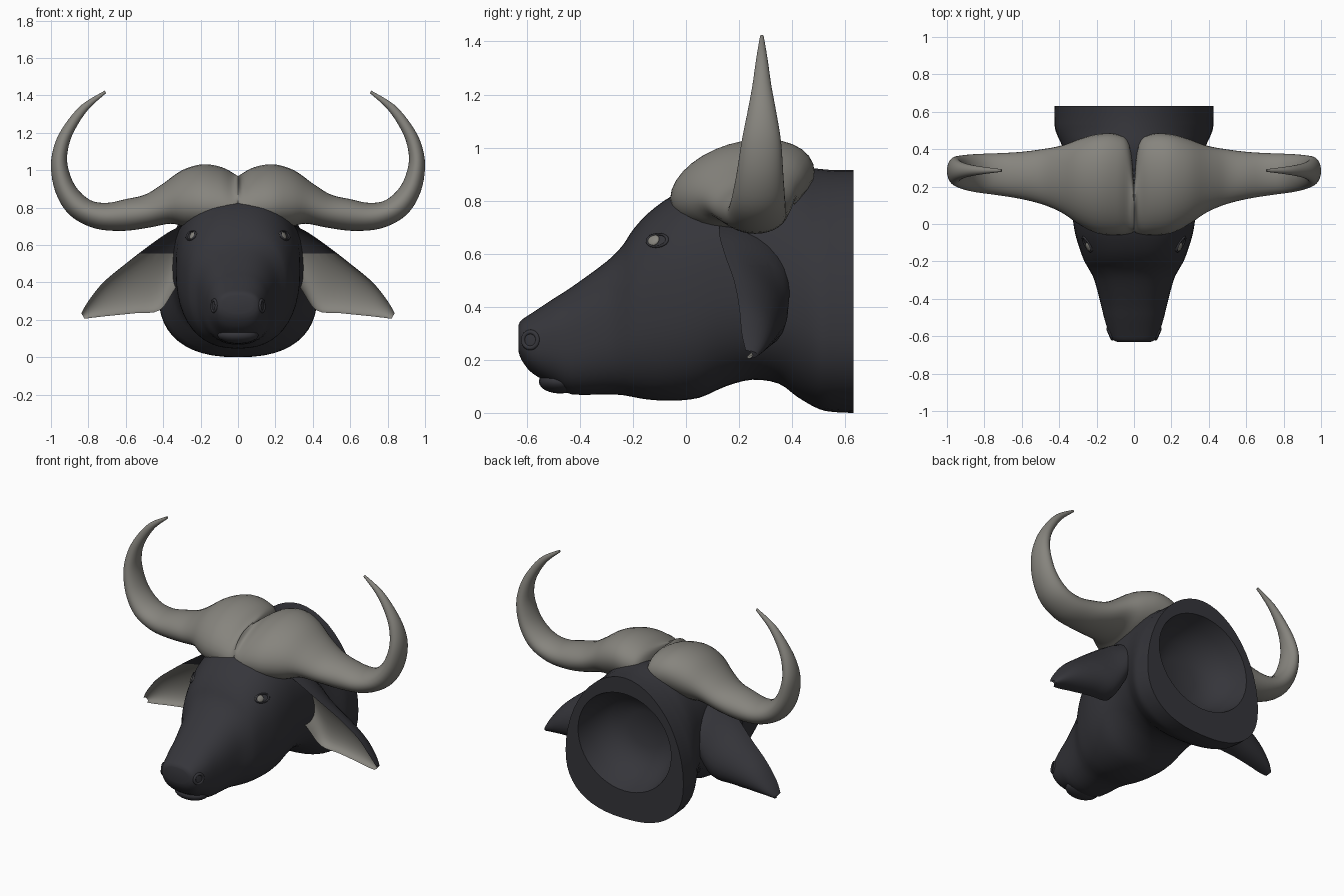
import bpy, bmesh, math
from mathutils import Vector, Matrix
from mathutils.bvhtree import BVHTree

if "Cube" in bpy.data.objects:
    bpy.data.objects.remove(bpy.data.objects["Cube"])


def material(name, rgb):
    m = bpy.data.materials.new(name)
    m.diffuse_color = (*rgb, 1)
    m.use_nodes = True
    m.node_tree.nodes["Principled BSDF"].inputs["Base Color"].default_value = m.diffuse_color
    return m


HIDE = material("dark hide", (0.036, 0.036, 0.043))
HORN = material("grey horn", (0.24, 0.232, 0.208))


def smooth_stations(st, n):
    """Catmull-Rom interpolation of station tuples, n steps per span."""
    out = []
    for i in range(len(st) - 1):
        p = [st[max(i - 1, 0)], st[i], st[i + 1], st[min(i + 2, len(st) - 1)]]
        for k in range(n):
            t = k / n
            out.append(tuple(0.5 * (2 * b + (c - a) * t + (2 * a - 5 * b + 4 * c - d) * t * t
                                    + (3 * b - a - 3 * c + d) * t ** 3) for a, b, c, d in zip(*p)))
    return out + [st[-1]]


def finish(ob, angle=40, mirror=False):
    bpy.context.view_layer.objects.active = ob
    bpy.ops.object.select_all(action='DESELECT')
    ob.select_set(True)
    bpy.ops.object.shade_smooth_by_angle(angle=math.radians(angle))
    if mirror:
        ob.modifiers.new("mirror", 'MIRROR').use_mirror_merge = False
    return ob


def loft(name, rings, mats, rule=None, mirror=False, angle=40, cap_start=True, paint_top=None):
    """Skin closed rings; faces above paint_top are cut off from the rule and use slot 0."""
    bm = bmesh.new()
    vs = [[bm.verts.new(p) for p in r] for r in rings]
    n = len(rings[0])
    for a, b in zip(vs, vs[1:]):
        for i in range(n):
            f = bm.faces.new((a[i], a[(i + 1) % n], b[(i + 1) % n], b[i]))
            if rule:
                f.material_index = rule(i)
    if cap_start:
        bm.faces.new(vs[0])
    bm.faces.new(vs[-1])
    if paint_top:
        co, no = paint_top
        bmesh.ops.bisect_plane(bm, geom=bm.verts[:] + bm.edges[:] + bm.faces[:],
                               plane_co=co, plane_no=no)
        for f in bm.faces:
            if (f.calc_center_median() - co).dot(no) > 0:
                f.material_index = 0
    bmesh.ops.recalc_face_normals(bm, faces=bm.faces)
    me = bpy.data.meshes.new(name)
    bm.to_mesh(me)
    bm.free()
    for m in mats:
        me.materials.append(m)
    ob = bpy.data.objects.new(name, me)
    bpy.context.collection.objects.link(ob)
    return finish(ob, angle, mirror)


# Head and neck: y, top z, bottom z, half width
HEAD = [(-0.632, 0.33, 0.235, 0.08), (-0.62, 0.35, 0.20, 0.112), (-0.58, 0.377, 0.15, 0.135),
        (-0.50, 0.43, 0.105, 0.16), (-0.43, 0.475, 0.07, 0.177), (-0.30, 0.57, 0.07, 0.212),
        (-0.24, 0.63, 0.067, 0.242), (-0.20, 0.69, 0.06, 0.265), (-0.14, 0.755, 0.05, 0.288),
        (-0.05, 0.82, 0.046, 0.315), (0.05, 0.86, 0.057, 0.33), (0.15, 0.88, 0.10, 0.335),
        (0.25, 0.90, 0.125, 0.345), (0.35, 0.92, 0.11, 0.36), (0.42, 0.928, 0.06, 0.385),
        (0.50, 0.92, 0.015, 0.42), (0.56, 0.915, 0.003, 0.424), (0.632, 0.915, 0.0, 0.424)]


def oval(y, top, bot, hw, hollow=False, n=48):
    """Cross-section that turns from a squarish oval (head) to an egg wide at the bottom (neck)."""
    k = 0 if hollow else min(max((y - 0.2) / 0.3, 0), 1)
    mid = (top + bot) / 2 * (1 - k) + k * (bot + 0.37 * (top - bot))
    pts = []
    for i in range(n):
        t = 2 * math.pi * i / n
        c, s = math.cos(t), math.sin(t)
        e = 2 if hollow else 2.42 - (0.5 * k if s > 0 else 0)
        h = top - mid if s > 0 else mid - bot
        pts.append(Vector((hw * math.copysign(abs(c) ** (2 / e), c), y,
                           mid + h * math.copysign(abs(s) ** (2 / e), s))))
    return pts


rings = [oval(*s) for s in smooth_stations(HEAD, 3)]
# hollow at the back of the neck
rings += [oval(0.632, 0.81, 0.18, 0.335, True), oval(0.54, 0.78, 0.21, 0.31, True),
          oval(0.44, 0.71, 0.28, 0.24, True), oval(0.40, 0.61, 0.38, 0.13, True)]
head = loft("head_and_neck", rings, [HIDE])

# Horns: inner x, inner z, outer x, outer z, front y, back y, backward tilt
HORNS = [(0.0, 0.965, 0.0, 0.73, -0.04, 0.22, 0.2), (0.025, 0.975, 0.025, 0.715, -0.055, 0.43, 0.2),
         (0.09, 1.01, 0.10, 0.70, -0.06, 0.48, 0.18), (0.19, 1.025, 0.20, 0.70, -0.05, 0.48, 0.18),
         (0.30, 0.995, 0.28, 0.70, -0.005, 0.455, 0.15), (0.41, 0.92, 0.36, 0.715, 0.06, 0.42, 0.1),
         (0.50, 0.868, 0.48, 0.692, 0.105, 0.40, 0.05), (0.60, 0.845, 0.62, 0.675, 0.135, 0.385, 0),
         (0.70, 0.825, 0.77, 0.69, 0.155, 0.378, 0), (0.79, 0.84, 0.90, 0.76, 0.17, 0.374, 0),
         (0.87, 0.915, 0.975, 0.88, 0.19, 0.367, 0), (0.912, 1.03, 1.0, 1.02, 0.21, 0.358, 0),
         (0.905, 1.13, 0.98, 1.14, 0.232, 0.34, 0), (0.87, 1.22, 0.925, 1.245, 0.25, 0.322, 0),
         (0.80, 1.325, 0.835, 1.35, 0.265, 0.307, 0), (0.705, 1.412, 0.712, 1.425, 0.279, 0.293, 0)]


def horn_ring(xi, zi, xo, zo, y0, y1, tilt, n=32):
    pts = []
    for i in range(n):
        t = 2 * math.pi * i / n
        c, dy = math.cos(t) / 2, math.sin(t) * (y1 - y0) / 2
        pts.append(Vector(((xi + xo) / 2 + c * (xi - xo), (y0 + y1) / 2 + dy,
                           (zi + zo) / 2 + c * (zi - zo) + tilt * dy)))
    return pts


loft("horns", [horn_ring(*s) for s in smooth_stations(HORNS, 4)], [HORN],
     mirror=True, angle=60, cap_start=False)

# Ears: upper x, z, lower x, z, upper rim y, lower rim y, back y
EARS = [(0.26, 0.72, 0.26, 0.48, 0.13, 0.17, 0.37), (0.36, 0.675, 0.34, 0.36, 0.125, 0.22, 0.385),
        (0.47, 0.60, 0.42, 0.25, 0.145, 0.25, 0.375), (0.60, 0.50, 0.55, 0.235, 0.18, 0.25, 0.355),
        (0.72, 0.40, 0.68, 0.222, 0.20, 0.24, 0.33), (0.80, 0.30, 0.77, 0.212, 0.21, 0.23, 0.30),
        (0.838, 0.235, 0.82, 0.205, 0.225, 0.235, 0.27)]
ARC = 14


def ear_ring(xu, zu, xl, zl, yu, yl, yb):
    pts = []
    for i in range(2 * ARC):
        t = math.pi * i / ARC
        c, s = math.cos(t) / 2, math.sin(t)
        yr = (yu + yl) / 2 + c * (yu - yl)
        depth = abs(s) * (yb - (yu + yl) / 2) * (1 if s >= 0 else 0.5)   # front side is scooped out
        pts.append(Vector(((xu + xl) / 2 + c * (xu - xl), yr + depth, (zu + zl) / 2 + c * (zu - zl))))
    return pts


loft("ears", [ear_ring(*s) for s in smooth_stations(EARS, 4)], [HIDE, HORN],
     rule=lambda i: int(ARC <= i < 2 * ARC - 1), mirror=True, angle=60,
     paint_top=(Vector((0.45, 0, 0.555)), Vector((0, 0, 1))))

# Face details are placed on the head surface
surface = BVHTree.FromObject(head, bpy.context.evaluated_depsgraph_get())


def ball(name, loc, size, mat, normal=None, mirror=True):
    bm = bmesh.new()
    bmesh.ops.create_uvsphere(bm, u_segments=20, v_segments=12, radius=1)
    rot = normal.to_track_quat('Z', 'Y').to_matrix().to_4x4() if normal else Matrix()
    bm.transform(Matrix.Translation(loc) @ rot @ Matrix.Diagonal((*size, 1)))
    me = bpy.data.meshes.new(name)
    bm.to_mesh(me)
    bm.free()
    me.materials.append(mat)
    ob = bpy.data.objects.new(name, me)
    bpy.context.collection.objects.link(ob)
    return finish(ob, 60, mirror)


def rim(name, loc, normal, r, thick, squash):
    rings = []
    rot = normal.to_track_quat('Z', 'Y').to_matrix()
    for i in range(25):
        a = 2 * math.pi * i / 24
        rings.append([loc + rot @ Vector(((r + thick * math.cos(b)) * math.cos(a),
                                          (r + thick * math.cos(b)) * math.sin(a) * squash,
                                          thick * math.sin(b)))
                      for b in [2 * math.pi * k / 8 for k in range(8)]])
    loft(name, rings, [HIDE], mirror=True, angle=70)


# Eyes with lids and pupils
spot, nrm = surface.ray_cast(Vector((1, -0.125, 0.65)), Vector((-1, 0, 0)))[:2]
ball("eyeballs", spot, (0.028, 0.024, 0.010), HORN, nrm)
ball("pupils", spot + nrm * 0.005 + Vector((0, 0.015, 0)), (0.014, 0.014, 0.009), HIDE, nrm)
spot, nrm = surface.ray_cast(Vector((1, -0.108, 0.65)), Vector((-1, 0, 0)))[:2]
rim("eyelids", spot, nrm, 0.042, 0.007, 0.62)

# Nostrils
spot, nrm = surface.ray_cast(Vector((1, -0.588, 0.275)), Vector((-1, 0, 0)))[:2]
rim("nostrils", spot - nrm * 0.004, nrm, 0.03, 0.009, 1.0)

# Lower lip
ball("lower_lip", Vector((0, -0.475, 0.118)), (0.11, 0.08, 0.045), HIDE, mirror=False)
